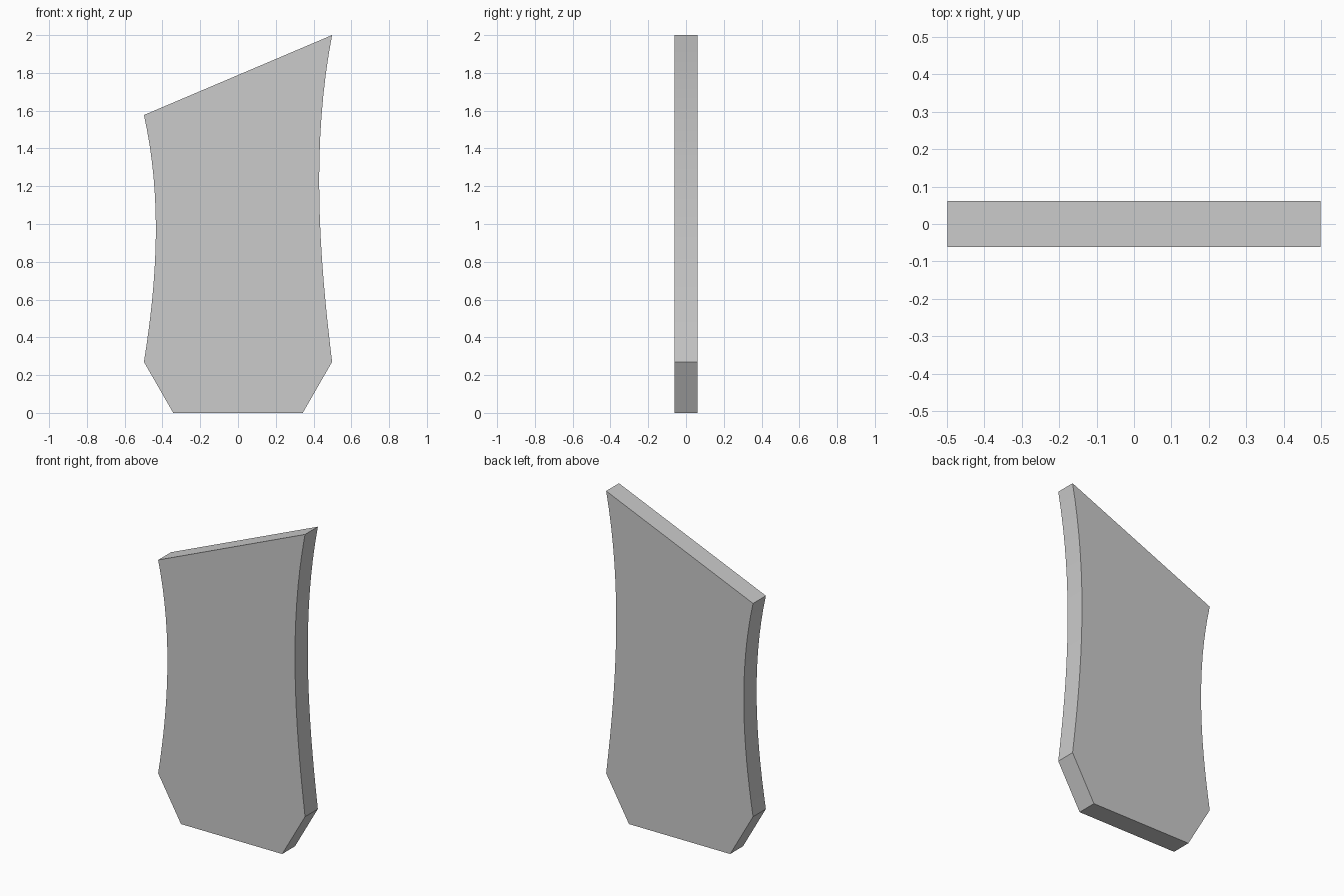
import bpy, bmesh
from mathutils import Vector
from mathutils.geometry import interpolate_bezier

if "Cube" in bpy.data.objects:
    bpy.data.objects.remove(bpy.data.objects["Cube"])

HALF_W, HALF_T, FOOT, SHOULDER = 0.498, 0.062, 0.343, 0.27
STEPS = 17


def side(sign, top, upper, lower):
    """Concave side edge, running from the shoulder up to the top corner."""
    h = (top - SHOULDER) / 3
    pts = [(HALF_W, SHOULDER), (HALF_W - lower, SHOULDER + h),
           (HALF_W - upper, top - h), (HALF_W, top)]
    return interpolate_bezier(*[Vector((sign * x, 0, z)) for x, z in pts], STEPS)


# Outline: flat foot, right side, sloped top, left side
outline = [Vector((-FOOT, 0, 0)), Vector((FOOT, 0, 0))]
outline += side(1, 2.0, 0.11, 0.07)
outline += reversed(side(-1, 1.577, 0.097, 0.07))

# Extrude the outline into a slab
bm = bmesh.new()
front = bm.faces.new([bm.verts.new((p.x, -HALF_T, p.z)) for p in outline])
new = bmesh.ops.extrude_face_region(bm, geom=[front], use_keep_orig=True)["geom"]
bmesh.ops.translate(bm, vec=(0, 2 * HALF_T, 0),
                    verts=[g for g in new if isinstance(g, bmesh.types.BMVert)])
bmesh.ops.recalc_face_normals(bm, faces=bm.faces)

mesh = bpy.data.meshes.new("panel")
bm.to_mesh(mesh)
bm.free()
panel = bpy.data.objects.new("panel", mesh)
bpy.context.collection.objects.link(panel)

# Smooth the curved sides, keep corners sharp
bpy.context.view_layer.objects.active = panel
panel.select_set(True)
bpy.ops.object.shade_smooth_by_angle(angle=0.35)
